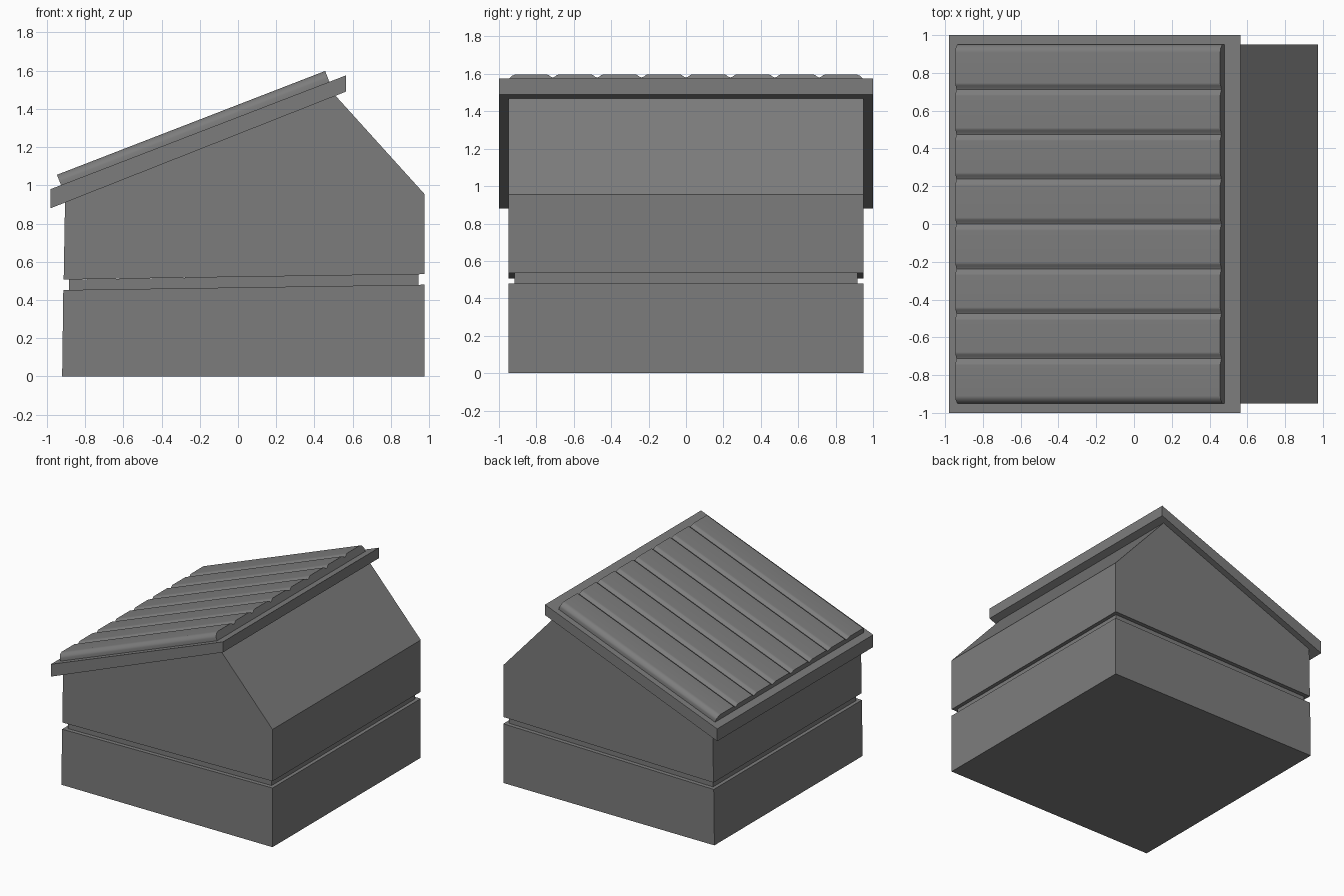
import bpy, bmesh
from mathutils import Vector

if "Cube" in bpy.data.objects:
    bpy.data.objects.remove(bpy.data.objects["Cube"])

# Dark grey used on every part
grey = bpy.data.materials.new("dark_grey")
grey.diffuse_color = (0.204, 0.204, 0.204, 1)
grey.use_nodes = True
grey.node_tree.nodes["Principled BSDF"].inputs["Base Color"].default_value = grey.diffuse_color


def loft(name, loop_a, loop_b, smooth=False):
    """Closed solid between two matching outlines."""
    bm = bmesh.new()
    a = [bm.verts.new(p) for p in loop_a]
    b = [bm.verts.new(p) for p in loop_b]
    n = len(a)
    bm.faces.new(a)
    bm.faces.new(b[::-1])
    for i in range(n):
        j = (i + 1) % n
        bm.faces.new((a[i], b[i], b[j], a[j]))
    bmesh.ops.recalc_face_normals(bm, faces=bm.faces)
    mesh = bpy.data.meshes.new(name)
    bm.to_mesh(mesh)
    bm.free()
    mesh.materials.append(grey)
    ob = bpy.data.objects.new(name, mesh)
    bpy.context.collection.objects.link(ob)
    if smooth:
        bpy.ops.object.select_all(action='DESELECT')
        ob.select_set(True)
        bpy.context.view_layer.objects.active = ob
        bpy.ops.object.shade_smooth_by_angle(angle=0.7)
        # Keep the broad board tops flat, shading only the grooves
        mod = ob.modifiers.new("flat_tops", 'WEIGHTED_NORMAL')
        mod.keep_sharp = True
    return ob


def prism(name, profile, half_width):
    """Extrude an x/z side profile symmetrically along y."""
    return loft(name, [(x, -half_width, z) for x, z in profile],
                [(x, half_width, z) for x, z in profile])


# Body: base block, recessed band and upper housing
prism("base_block", [(-0.92, 0), (0.975, 0), (0.975, 0.48), (-0.914, 0.452)], 0.95)
prism("recessed_band", [(-0.885, 0.452), (0.945, 0.479), (0.945, 0.535), (-0.885, 0.507)], 0.917)
prism("upper_housing", [(-0.912, 0.507), (0.975, 0.535), (0.975, 0.955),
                        (0.51, 1.469), (-0.905, 0.91)], 0.95)

# Sloping roof slab
prism("roof_slab", [(-0.98, 0.88), (0.565, 1.49), (0.565, 1.575), (-0.98, 0.98)], 1.0)

# Ribbed roof panel: eight boards with shallow rounded grooves between them
half, boards = 0.95, 8
width = 2 * half / boards
shoulder = [(0.0, 0.7), (0.012, 0.78), (0.022, 0.92), (0.034, 1.0)]
rim = [(0.0, 0.0), (0.0, 0.4), (0.006, 0.62), (0.02, 0.86), (0.04, 1.0)]
section = []
for i in range(boards):
    y0 = -half + i * width
    left = rim if i == 0 else shoulder
    right = rim if i == boards - 1 else shoulder[1:]
    section += [(y0 + d, h) for d, h in left]
    section += [(y0 + width - d, h) for d, h in reversed(right)]

low, high = Vector((-0.925, 0, 0.998)), Vector((0.478, 0, 1.541))
normal = Vector((-0.022, 0, 0.057))


def panel_end(origin):
    return [origin + normal * h + Vector((0, y, 0)) for y, h in section]


loft("roof_panel", panel_end(low), panel_end(high), smooth=True)
